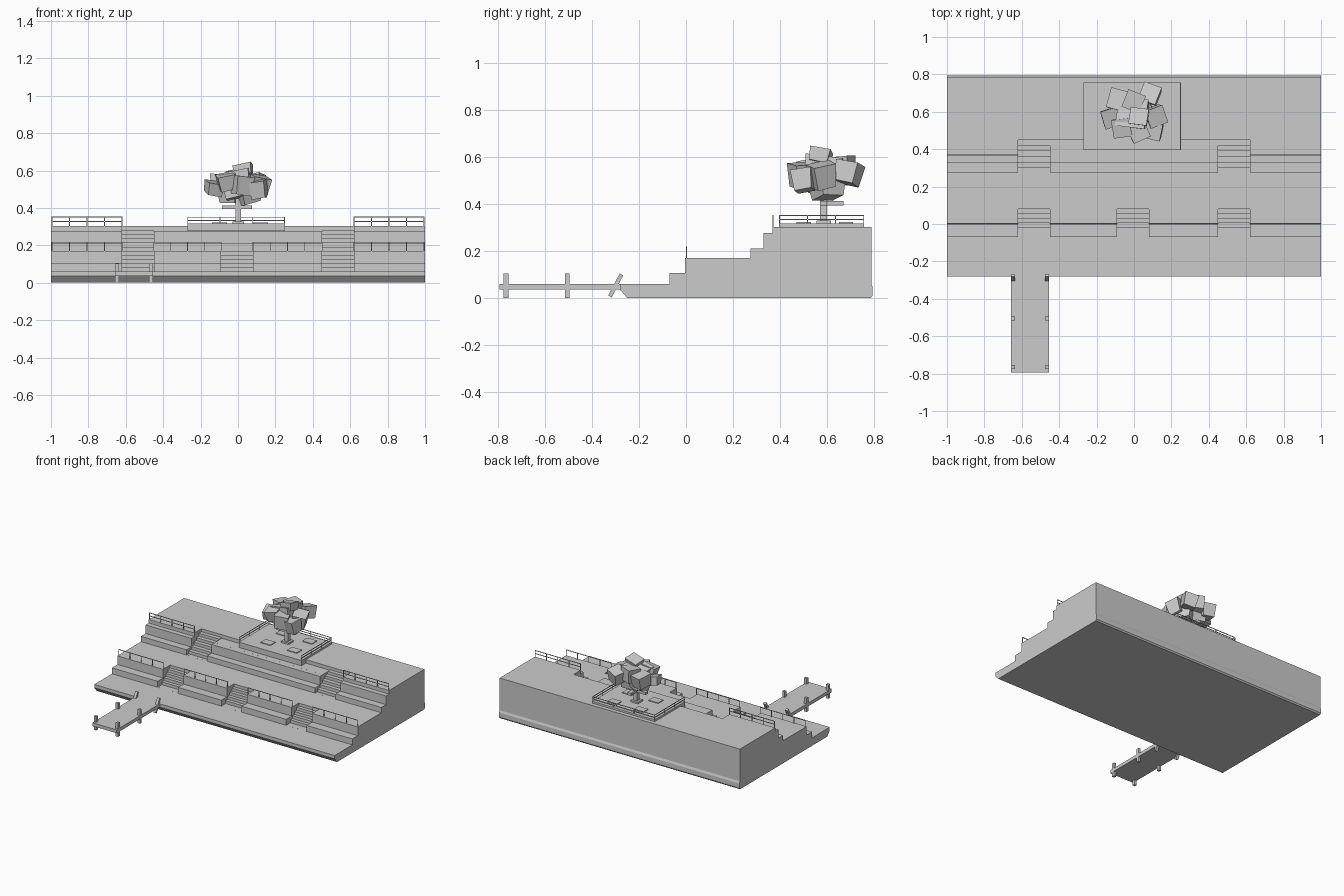
import bpy, bmesh, math, random
from mathutils import Vector, Euler

if "Cube" in bpy.data.objects:
    bpy.data.objects.remove(bpy.data.objects["Cube"])

random.seed(4)
grey = bpy.data.materials.new("stone grey")
grey.diffuse_color = (0.6, 0.6, 0.6, 1)
grey.use_nodes = True
grey.node_tree.nodes["Principled BSDF"].inputs["Base Color"].default_value = grey.diffuse_color


def finish(name, bm):
    bmesh.ops.recalc_face_normals(bm, faces=bm.faces)
    me = bpy.data.meshes.new(name)
    bm.to_mesh(me)
    bm.free()
    me.materials.append(grey)
    ob = bpy.data.objects.new(name, me)
    bpy.context.collection.objects.link(ob)
    return ob


def add_box(bm, lo, hi, rot=(0, 0, 0)):
    lo, hi = Vector(lo), Vector(hi)
    geo = bmesh.ops.create_cube(bm, size=1)["verts"]
    mat = Euler(rot).to_matrix()
    for v in geo:
        v.co = (lo + hi) / 2 + mat @ (v.co * (hi - lo))
    return geo


def prism(name, profile, x0, x1):
    """Extrude a y-z outline along x."""
    bm = bmesh.new()
    f = bm.faces.new([bm.verts.new((x0, y, z)) for y, z in profile])
    ext = bmesh.ops.extrude_face_region(bm, geom=[f])["geom"]
    for v in ext:
        if isinstance(v, bmesh.types.BMVert):
            v.co.x = x1
    return finish(name, bm)


def cut(body, name, profile, x0, x1):
    c = prism(name, profile, x0, x1)
    c.hide_render = True
    c.hide_viewport = True
    c.display_type = 'WIRE'
    m = body.modifiers.new(name, 'BOOLEAN')
    m.operation, m.solver, m.object = 'DIFFERENCE', 'EXACT', c


def stair_profile(y_front, z0, y_first, dy, z1, n):
    """Outline of the air above a flight of n risers."""
    pts = [(y_front, z0)]
    rise = (z1 - z0) / n
    for i in range(n):
        y = y_first + dy * i
        pts += [(y, z0 + rise * i), (y, z0 + rise * (i + 1))]
    pts[-1] = (pts[-1][0], 0.5)
    return pts + [(y_front, 0.5)]


# Terraced embankment
embankment = prism("terraced_embankment", [
    (-0.25, 0), (-0.28, 0.035), (-0.28, 0.06), (-0.07, 0.06), (-0.07, 0.105),
    (-0.005, 0.105), (-0.005, 0.17), (0.275, 0.17), (0.275, 0.21), (0.33, 0.21),
    (0.33, 0.275), (0.367, 0.275), (0.367, 0.302), (0.787, 0.302), (0.787, 0.06),
    (0.793, 0.045), (0.793, 0.01), (0.785, 0)], -1, 1)

# Recessed stairs and the lowered middle ledge
lower = stair_profile(-0.15, 0.0602, -0.02, 0.025, 0.17, 5)
upper = stair_profile(0.2, 0.1702, 0.30, 0.03, 0.302, 6)
for i, (x0, x1) in enumerate([(-0.62, -0.45), (-0.09, 0.08), (0.45, 0.62)]):
    cut(embankment, f"lower_stair_cutter_{i}", lower, x0, x1)
    if i != 1:
        cut(embankment, f"upper_stair_cutter_{i}", upper, x0, x1)
cut(embankment, "middle_ledge_cutter",
    [(0.34, 0.2752), (0.45, 0.2752), (0.45, 0.5), (0.34, 0.5)], -0.451, 0.451)


# Thin railings: bars at several heights plus posts
def railing(name, a, b, z0, heights, posts, t=0.004):
    bm = bmesh.new()
    a, b = Vector(a), Vector(b)
    h = t / 2
    for z in heights:
        add_box(bm, (a.x - h, a.y - h, z - t), (b.x + h, b.y + h, z))
    for i in range(posts):
        p = a.lerp(b, i / (posts - 1))
        add_box(bm, (p.x - h, p.y - h, z0), (p.x + h, p.y + h, heights[-1]))
    return finish(name, bm)


for i, (x0, x1) in enumerate([(-0.995, -0.62), (-0.45, -0.09), (0.08, 0.45), (0.62, 0.995)]):
    railing(f"lower_railing_{i}", (x0, 0.003), (x1, 0.003), 0.17, [0.218], 5)
    if i in (0, 3):
        railing(f"upper_railing_{i}", (x0, 0.37), (x1, 0.37), 0.302, [0.33, 0.353], 5)

# Tree platform with its railings
bm = bmesh.new()
add_box(bm, (-0.27, 0.395, 0.276), (0.25, 0.757, 0.316))
finish("tree_platform", bm)
railing("platform_railing_left", (-0.268, 0.397), (-0.268, 0.755), 0.316, [0.335, 0.352], 4)
railing("platform_railing_right", (0.248, 0.397), (0.248, 0.755), 0.316, [0.335, 0.352], 4)
railing("platform_railing_back", (-0.268, 0.755), (0.248, 0.755), 0.316, [0.335, 0.352], 4)

# Small paving plates around the trunk
bm = bmesh.new()
for x, y in [(-0.1, 0.5), (0.12, 0.5), (-0.1, 0.68), (0.12, 0.68)]:
    add_box(bm, (x - 0.04, y - 0.03, 0.314), (x + 0.04, y + 0.03, 0.322))
finish("paving_plates", bm)

# Jetty with posts and slanted shore posts
bm = bmesh.new()
add_box(bm, (-0.657, -0.793, 0.035), (-0.455, -0.26, 0.06))
finish("jetty_deck", bm)
bm = bmesh.new()
for x in (-0.647, -0.465):
    for y in (-0.765, -0.505):
        add_box(bm, (x - 0.01, y - 0.01, 0), (x + 0.01, y + 0.01, 0.104))
    add_box(bm, (x - 0.01, -0.307, 0), (x + 0.01, -0.29, 0.106), (-0.48, 0, 0))
finish("jetty_posts", bm)

# Tree trunk and branches
bm = bmesh.new()
add_box(bm, (-0.014, 0.57, 0.31), (0.016, 0.6, 0.5))
add_box(bm, (-0.03, 0.555, 0.31), (0.032, 0.615, 0.328))
add_box(bm, (-0.085, 0.57, 0.393), (0.075, 0.6, 0.412))
add_box(bm, (-0.01, 0.59, 0.393), (0.02, 0.67, 0.412))
finish("tree_trunk", bm)

# Blocky foliage: centre and half-size of each tilted block
blocks = [
    ((0.0, 0.585, 0.52), (0.08, 0.08, 0.07)), ((0.03, 0.57, 0.60), (0.05, 0.045, 0.03)),
    ((-0.13, 0.57, 0.505), (0.045, 0.05, 0.033)), ((-0.09, 0.66, 0.53), (0.05, 0.055, 0.045)),
    ((0.09, 0.69, 0.53), (0.05, 0.05, 0.045)), ((0.11, 0.58, 0.52), (0.05, 0.05, 0.05)),
    ((0.11, 0.5, 0.50), (0.045, 0.045, 0.045)), ((0.02, 0.49, 0.52), (0.05, 0.045, 0.05)),
    ((-0.06, 0.52, 0.54), (0.05, 0.05, 0.04)), ((0.0, 0.66, 0.55), (0.05, 0.05, 0.05)),
    ((0.05, 0.6, 0.46), (0.06, 0.06, 0.035)), ((-0.05, 0.61, 0.47), (0.05, 0.05, 0.035)),
]
bm = bmesh.new()
for c, s in blocks:
    c, s = Vector(c), Vector(s)
    rot = (random.uniform(-.25, .25), random.uniform(-.25, .25), random.uniform(-.6, .6))
    for v in add_box(bm, c - s, c + s, rot):
        if v.co.z < c.z:  # taper the underside of each block
            v.co.xy = c.xy + (v.co.xy - c.xy) * 0.82
finish("tree_foliage", bm)
